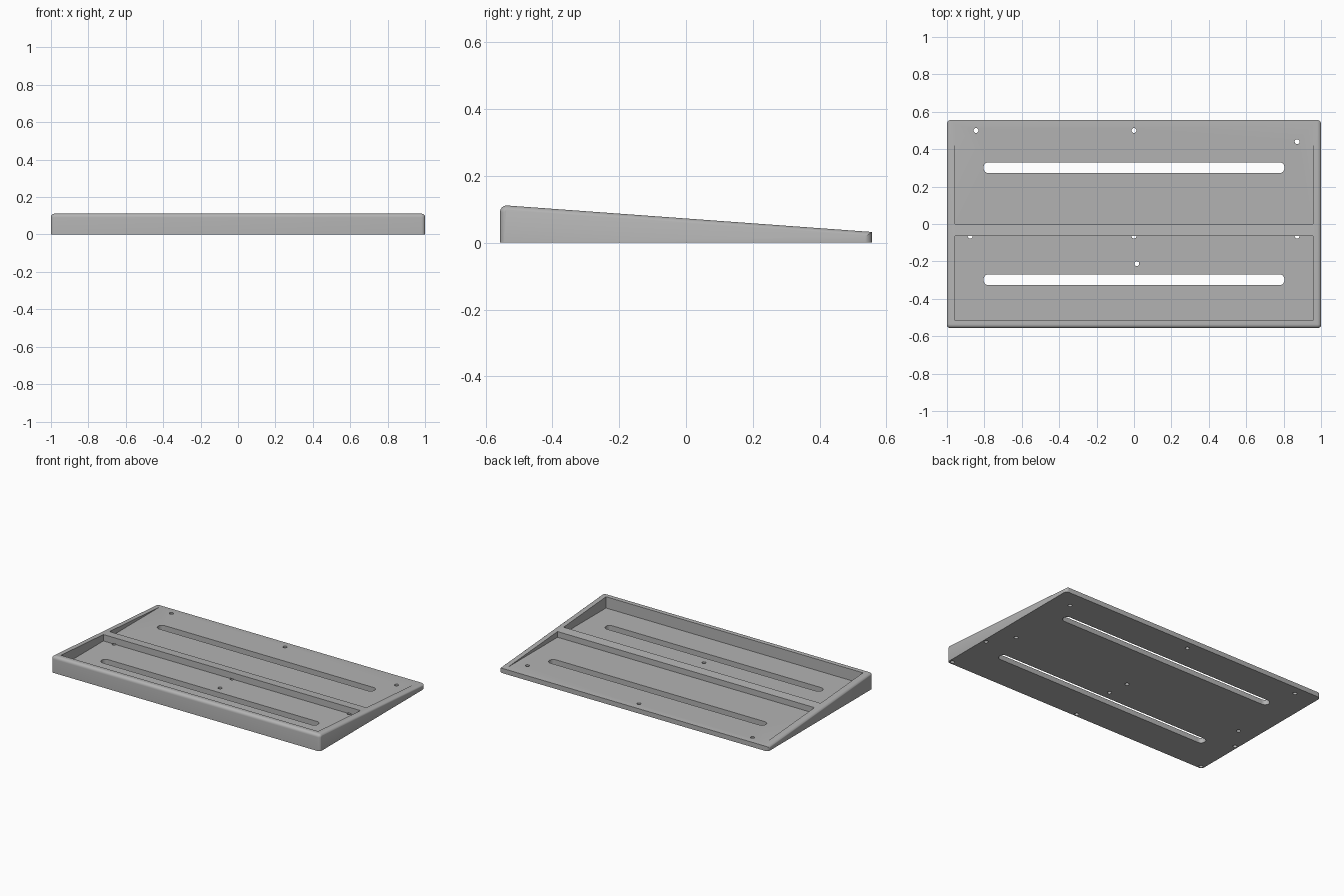
import bpy, bmesh, math

cube = bpy.data.objects.get("Cube")
if cube:
    bpy.data.objects.remove(cube, do_unlink=True)

HALF_X, HALF_Y = 1.0, 0.557
FLOOR = 0.034
ROUND = 0.022

grey = bpy.data.materials.new("plain grey")
grey.use_nodes = True
colour = (0.45, 0.45, 0.45, 1)
grey.diffuse_color = colour
grey.node_tree.nodes["Principled BSDF"].inputs["Base Color"].default_value = colour


def slope(y):
    return 0.0725 * (1 - y)


def make_object(name, bm):
    bmesh.ops.recalc_face_normals(bm, faces=bm.faces)
    mesh = bpy.data.meshes.new(name)
    bm.to_mesh(mesh)
    bm.free()
    mesh.materials.append(grey)
    obj = bpy.data.objects.new(name, mesh)
    bpy.context.collection.objects.link(obj)
    return obj


def rounded_outline(x0, x1, y0, y1, r, steps=8):
    corners = [(x1 - r, y1 - r), (x0 + r, y1 - r), (x0 + r, y0 + r), (x1 - r, y0 + r)]
    points = []
    for quarter, (cx, cy) in enumerate(corners):
        for i in range(steps + 1):
            a = (quarter + i / steps) * math.pi / 2
            points.append((cx + r * math.cos(a), cy + r * math.sin(a)))
    return points


def prism(name, outline, z0, z1):
    bm = bmesh.new()
    face = bm.faces.new([bm.verts.new((x, y, z0)) for x, y in outline])
    new = bmesh.ops.extrude_face_region(bm, geom=[face])["geom"]
    bmesh.ops.translate(bm, vec=(0, 0, z1 - z0),
                        verts=[v for v in new if isinstance(v, bmesh.types.BMVert)])
    return make_object(name, bm)


def rectangle(x, y0, y1):
    return [(-x, y0), (x, y0), (x, y1), (-x, y1)]


def combine(target, tool, operation="DIFFERENCE"):
    mod = target.modifiers.new("cut", "BOOLEAN")
    mod.operation, mod.object, mod.solver = operation, tool, "EXACT"
    bpy.context.view_layer.objects.active = target
    bpy.ops.object.modifier_apply(modifier=mod.name)
    bpy.data.objects.remove(tool, do_unlink=True)


# Sloping wedge with rounded front and side edges, overlong at the back
tray = prism("wedge_tray", rectangle(HALF_X + 0.002, -HALF_Y, 0.7), 0, 0.2)
bm = bmesh.new()
bm.from_mesh(tray.data)
for v in bm.verts:
    if v.co.z > 0.1:
        v.co.z = slope(v.co.y)
rounded = []
for e in bm.edges:
    a, b = (v.co for v in e.verts)
    at_back = a.y > 0.6 and b.y > 0.6
    at_base = a.z < 0.001 and b.z < 0.001
    if not at_back and not at_base:
        rounded.append(e)
bmesh.ops.bevel(bm, geom=rounded, offset=ROUND, segments=6, profile=0.5, affect="EDGES",
                clamp_overlap=True)
bm.to_mesh(tray.data)
bm.free()

# Trim the back to a sharp top edge with rounded upright corners
plan = rounded_outline(-HALF_X, HALF_X, -0.8, HALF_Y, ROUND)
combine(tray, prism("back_trim", plan, -0.1, 0.4), "INTERSECT")

# Two pockets, leaving side walls, a front wall and a divider
for y0, y1 in ((-0.515, -0.065), (0, 0.8)):
    combine(tray, prism("pocket", rectangle(0.956, y0, y1), FLOOR, 0.4))

# Long rounded slots through the floor
for y in (-0.298, 0.301):
    slot = rounded_outline(-0.805, 0.805, y - 0.029, y + 0.029, 0.028)
    combine(tray, prism("slot", slot, -0.1, 0.06))

# Screw holes through the floor, and blind ones under the walls
holes = [(-0.845, 0.5), (0, 0.5), (0.872, 0.44), (0.015, -0.212)]
holes += [(x, -0.065) for x in (-0.876, 0, 0.872)]
holes += [(x, -0.537) for x in (-0.976, 0, 0.976)]
holes += [(x, -0.22) for x in (-0.978, 0.978)]
for x, y in holes:
    r = 0.013
    ring = rounded_outline(x - r, x + r, y - r, y + r, r * 0.999, 5)
    combine(tray, prism("hole", ring, -0.1, FLOOR + 0.003))

bpy.ops.object.select_all(action="DESELECT")
tray.select_set(True)
bpy.context.view_layer.objects.active = tray
bpy.ops.object.shade_smooth_by_angle(angle=math.radians(30))
